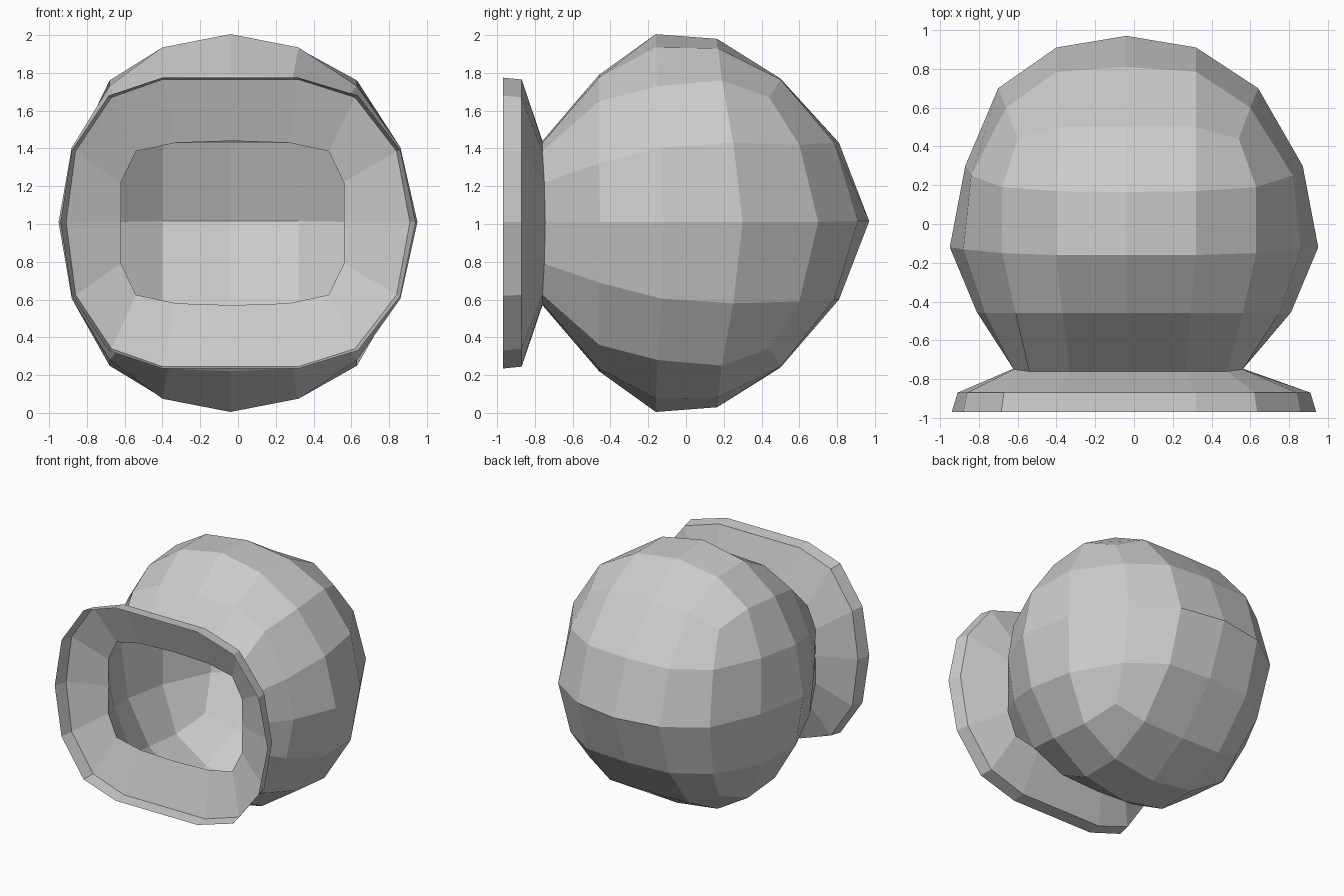
import bpy, bmesh

if "Cube" in bpy.data.objects:
    bpy.data.objects.remove(bpy.data.objects["Cube"])

MID_Z2 = 2.01                       # twice the height of the horizontal symmetry plane
SHIFT = [0, -0.08, -0.05, -0.02, 0]  # slight lean of the left half, top to side
RIM_SHIFT = [0, -0.06, -0.06, -0.06, -0.06]

# Quarter cross-sections (top centre -> right side), from the back cap to the flared mouth
RINGS = [
    ([(-.04, .50, 1.77), (.32, .50, 1.765), (.54, .44, 1.67), (.60, .60, 1.42), (.64, .70, 1.01)], RIM_SHIFT),
    ([(-.04, .165, 1.98), (.32, .17, 1.93), (.63, .19, 1.76), (.82, .25, 1.43), (.87, .30, 1.01)], SHIFT),
    ([(-.04, -.16, 2.005), (.32, -.16, 1.935), (.63, -.15, 1.73), (.86, -.13, 1.405), (.95, -.12, 1.01)], SHIFT),
    ([(-.04, -.46, 1.79), (.29, -.46, 1.775), (.56, -.46, 1.65), (.75, -.46, 1.32), (.81, -.455, 1.01)], SHIFT),
    ([(-.03, -.76, 1.44), (.27, -.76, 1.43), (.48, -.76, 1.385), (.56, -.75, 1.22), (.56, -.745, 1.01)], RIM_SHIFT),
    ([(-.04, -.87, 1.765), (.32, -.87, 1.765), (.62, -.87, 1.67), (.84, -.87, 1.385), (.91, -.87, 1.01)], SHIFT),
    ([(-.04, -.97, 1.775), (.32, -.97, 1.775), (.635, -.97, 1.68), (.86, -.97, 1.39), (.94, -.97, 1.01)], SHIFT),
]


def full_ring(quarter, shift):
    """Reflect a quarter section downwards and to the left: 16 points, clockwise from top."""
    right = list(quarter) + [(x, y, MID_Z2 - z) for x, y, z in quarter[3::-1]]
    left = []
    for n in range(7, 0, -1):
        x, y, z = right[n]
        left.append((-x + shift[min(n, 8 - n)], y, z))
    return right + left


bm = bmesh.new()
rings = [[bm.verts.new(p) for p in full_ring(q, s)] for q, s in RINGS]

# Body walls and flared mouth
for a, b in zip(rings, rings[1:]):
    for k in range(16):
        n = (k + 1) % 16
        bm.faces.new((a[k], a[n], b[n], b[k]))

# Back cap: 4 x 4 grid filling the first ring
border = ([(i, 2) for i in (0, 1)] + [(2, j) for j in range(2, -2, -1)]
          + [(i, -2) for i in range(2, -2, -1)] + [(-2, j) for j in range(-2, 2)]
          + [(-2, 2), (-1, 2)])
grid = dict(zip(border, rings[0]))
for i in (-1, 0, 1):
    for j in (-1, 0, 1):
        y = [[.97, .81], [.91, .785]][abs(i)][abs(j)]
        grid[i, j] = bm.verts.new((-.04 + .36 * i, y, MID_Z2 / 2 + .01 + .415 * j))
for i in range(-2, 2):
    for j in range(-2, 2):
        bm.faces.new((grid[i, j], grid[i + 1, j], grid[i + 1, j + 1], grid[i, j + 1]))

bmesh.ops.recalc_face_normals(bm, faces=bm.faces)
mesh = bpy.data.meshes.new("round_pot")
bm.to_mesh(mesh)
bm.free()
pot = bpy.data.objects.new("round_pot", mesh)
bpy.context.collection.objects.link(pot)
